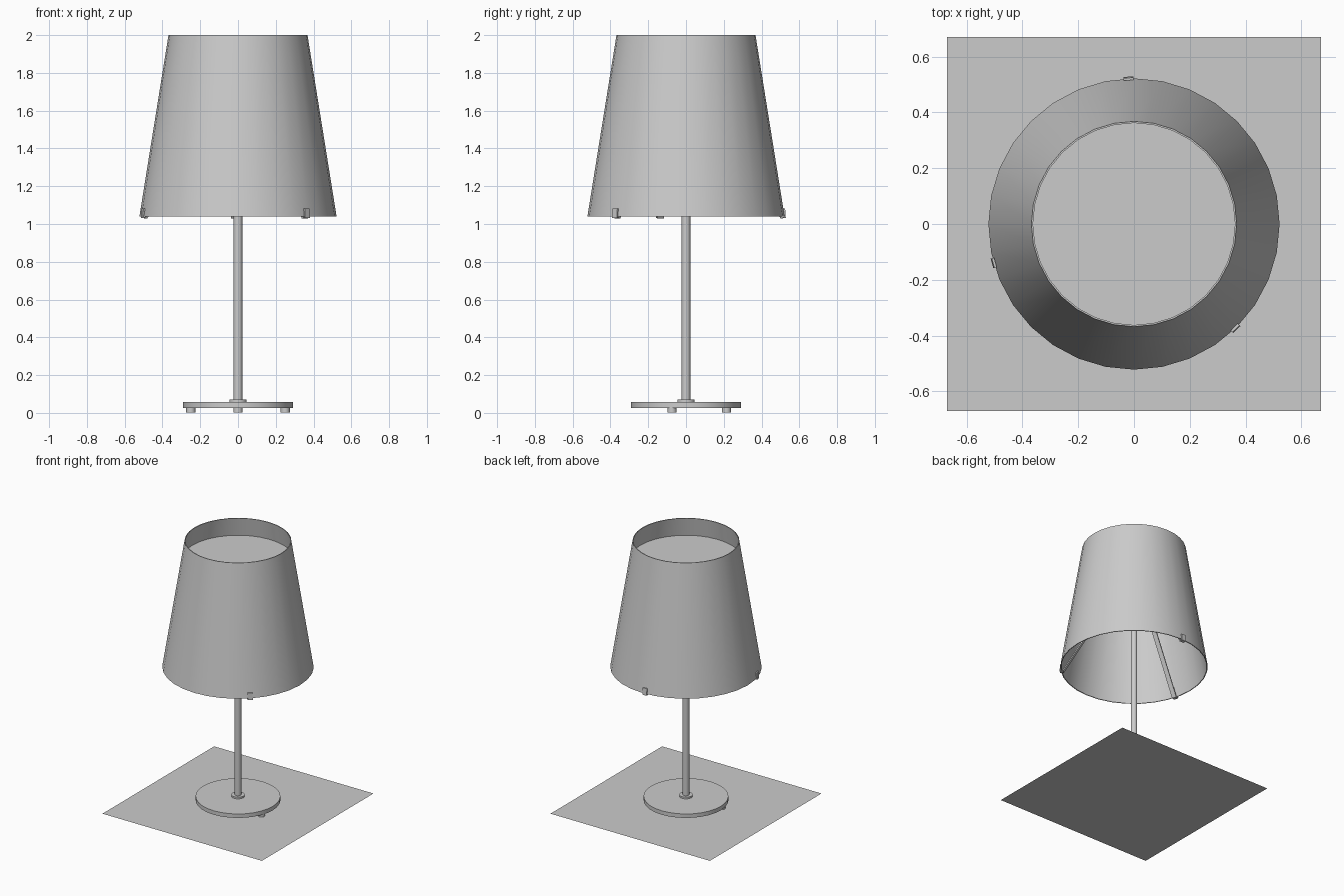
import bpy, bmesh, math

if "Cube" in bpy.data.objects:
    bpy.data.objects.remove(bpy.data.objects["Cube"])

SIDES = 32


def finish(bm, name, smooth=True):
    bmesh.ops.recalc_face_normals(bm, faces=bm.faces)
    mesh = bpy.data.meshes.new(name)
    bm.to_mesh(mesh)
    bm.free()
    obj = bpy.data.objects.new(name, mesh)
    bpy.context.collection.objects.link(obj)
    if smooth:
        bpy.ops.object.select_all(action='DESELECT')
        obj.select_set(True)
        bpy.context.view_layer.objects.active = obj
        bpy.ops.object.shade_smooth_by_angle(angle=math.radians(35))
    return obj


def lathe(name, profile, closed=False, sides=SIDES, x=0, y=0):
    """Turn an (r, z) profile around a vertical axis at x, y."""
    bm = bmesh.new()
    vs = [bm.verts.new((r, 0, z)) for r, z in profile]
    pairs = list(zip(vs, vs[1:]))
    if closed:
        pairs.append((vs[-1], vs[0]))
    es = [bm.edges.new(p) for p in pairs]
    bmesh.ops.spin(bm, geom=vs + es, cent=(0, 0, 0), axis=(0, 0, 1),
                   angle=2 * math.pi, steps=sides)
    bmesh.ops.remove_doubles(bm, verts=bm.verts, dist=1e-5)
    bmesh.ops.translate(bm, verts=bm.verts, vec=(x, y, 0))
    return finish(bm, name)


def disc(name, r, z0, z1, **kw):
    return lathe(name, [(0, z0), (r, z0), (r, z1), (0, z1)], **kw)


def strut(name, x, y, width=0.035):
    """Flat bar from the pole top down to the shade rim, hooked around it."""
    a = math.atan2(y, x)
    c, s = math.cos(a), math.sin(a)
    path = [(0.02, 1.84), (0.504, 1.034), (0.525, 1.034), (0.52, 1.082)]
    bm = bmesh.new()
    rows = [[bm.verts.new((r * c - t * s, r * s + t * c, z))
             for t in (-width / 2, width / 2)] for r, z in path]
    for p, q in zip(rows, rows[1:]):
        bm.faces.new((p[0], p[1], q[1], q[0]))
    obj = finish(bm, name, smooth=False)
    mod = obj.modifiers.new("thickness", 'SOLIDIFY')
    mod.thickness = 0.009
    mod.offset = 0


# Thin square sheet under the lamp
bm = bmesh.new()
bmesh.ops.create_grid(bm, x_segments=1, y_segments=1, size=0.67)
finish(bm, "table_surface", smooth=False)

# Base plate with three feet
disc("base_plate", 0.292, 0.027, 0.057)
for i, (x, y) in enumerate([(-0.25, -0.074), (0.25, -0.074), (0, 0.214)]):
    disc(f"base_foot_{i + 1}", 0.024, 0.003, 0.03, sides=16, x=x, y=y)

# Pole and its collar
disc("pole_collar", 0.046, 0.055, 0.07)
disc("pole", 0.023, 0.057, 1.85)

# Tapered open shade and the diffuser near its top
lathe("shade", [(0.522, 1.04), (0.368, 2.0), (0.362, 2.0), (0.516, 1.04)],
      closed=True)
disc("diffuser", 0.386, 1.853, 1.86)

# Three struts carrying the shade
for i, (x, y) in enumerate([(-0.02, 0.525), (-0.505, -0.14), (0.36, -0.37)]):
    strut(f"shade_strut_{i + 1}", x, y)
